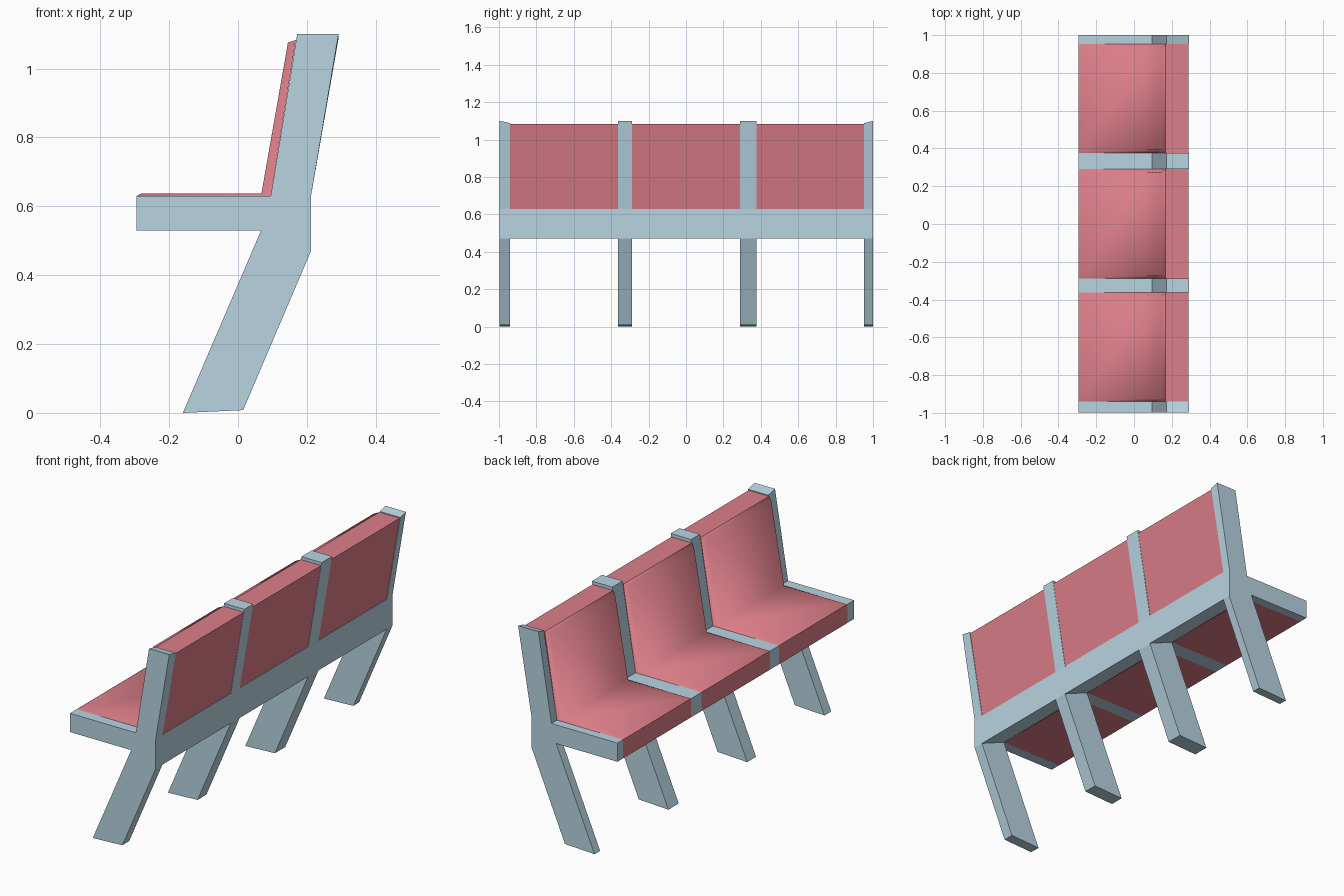
import bpy, bmesh

if "Cube" in bpy.data.objects:
    bpy.data.objects.remove(bpy.data.objects["Cube"])


def material(name, rgb):
    m = bpy.data.materials.new(name)
    m.diffuse_color = (*rgb, 1)
    m.use_nodes = True
    m.node_tree.nodes["Principled BSDF"].inputs["Base Color"].default_value = m.diffuse_color
    return m


BLUE = material("pale_blue", (0.48, 0.66, 0.76))
RED = material("soft_red", (0.72, 0.21, 0.25))


def finish(bm, name, mat):
    me = bpy.data.meshes.new(name)
    bm.to_mesh(me)
    bm.free()
    me.materials.append(mat)
    ob = bpy.data.objects.new(name, me)
    bpy.context.collection.objects.link(ob)
    return ob


def prism(name, profile, y0, y1, mat, drop0=0, drop1=0):
    """Extrude an x-z profile along y; drops lower the top edge at either end."""
    bm = bmesh.new()
    top = max(z for _, z in profile)
    rings = [[bm.verts.new((x, y, z - (d if z == top else 0))) for x, z in profile]
             for y, d in ((y0, drop0), (y1, drop1))]
    a, b = rings
    bm.faces.new(a)
    bm.faces.new(b[::-1])
    n = len(profile)
    for i in range(n):
        j = (i + 1) % n
        bm.faces.new((a[i], b[i], b[j], a[j]))
    bmesh.ops.recalc_face_normals(bm, faces=bm.faces)
    return finish(bm, name, mat)


def cushion(name, y0, y1):
    bm = bmesh.new()
    # flat shell: front, back top, rear and underside
    shell = [(-.295, .53), (-.295, .63), (.095, .63), (.168, 1.083),
             (.288, 1.083), (.21, .63), (.065, .53)]
    a = [bm.verts.new((x, y0, z)) for x, z in shell]
    b = [bm.verts.new((x, y1, z)) for x, z in shell]
    for i, j in ((0, 1), (3, 4), (4, 5), (6, 0)):
        bm.faces.new((a[i], a[j], b[j], b[i]))
    # smooth raised pad running over seat and backrest
    pad = [(-.28, .637), (.068, .637), (.145, 1.075)]
    p = [bm.verts.new((x, y0 + .015, z)) for x, z in pad]
    q = [bm.verts.new((x, y1 - .015, z)) for x, z in pad]
    soft = [bm.faces.new((p[i], p[i + 1], q[i + 1], q[i])) for i in (0, 1)]
    outer = a[1:4] + b[3:0:-1]
    inner = p + q[::-1]
    for k in range(6):
        m = (k + 1) % 6
        soft.append(bm.faces.new((outer[k], outer[m], inner[m], inner[k])))
    for f in soft:
        f.smooth = True
    return finish(bm, name, RED)


# side frames: leg, seat arm and back post in one profile
FRAME = [(-.295, .53), (-.295, .63), (.095, .63), (.172, 1.1), (.292, 1.1),
         (.212, .63), (.212, .47), (.015, .008), (-.16, 0), (.067, .53)]
RAIL = [(.095, .63), (.212, .63), (.212, .47), (.067, .53)]
SPANS = [(-.997, -.94), (-.363, -.288), (.29, .377), (.953, 1.0)]

for i, (y0, y1) in enumerate(SPANS):
    prism(f"frame_{i + 1}", FRAME, y0, y1, BLUE,
          .012 if i == 3 else 0, .012 if i == 0 else 0)

# cushions and rear rail between neighbouring frames
for i in range(3):
    y0, y1 = SPANS[i][1], SPANS[i + 1][0]
    cushion(f"cushion_{i + 1}", y0, y1)
    prism(f"rear_rail_{i + 1}", RAIL, y0, y1, BLUE)
